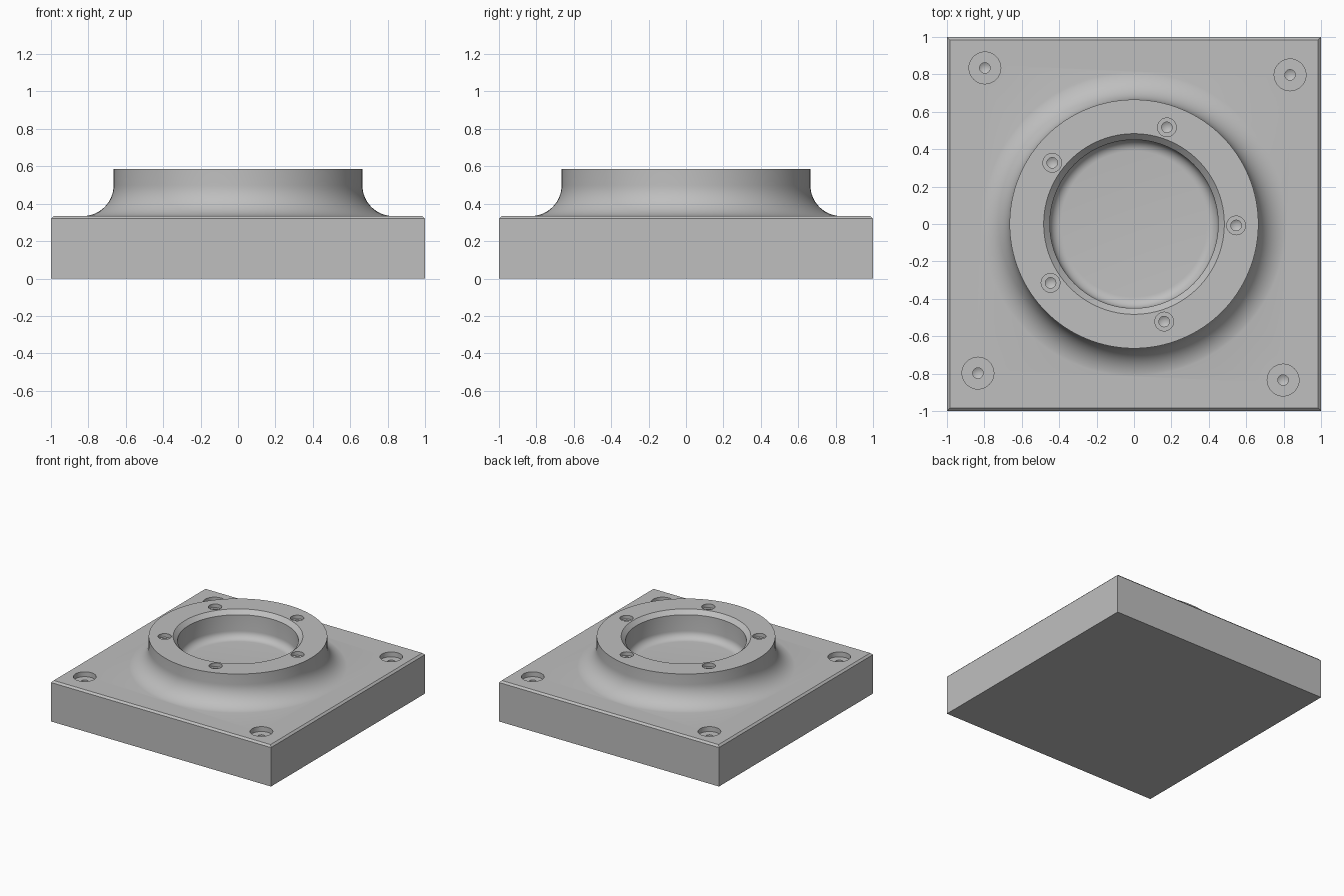
import bpy, bmesh, math

if "Cube" in bpy.data.objects:
    bpy.data.objects.remove(bpy.data.objects["Cube"])

PLATE_TOP, BOSS_TOP = 0.335, 0.585

grey = bpy.data.materials.new("light_grey_metal")
grey.diffuse_color = (0.52, 0.52, 0.52, 1)
grey.use_nodes = True
grey.node_tree.nodes["Principled BSDF"].inputs["Base Color"].default_value = grey.diffuse_color


def make_object(name, bm):
    bmesh.ops.recalc_face_normals(bm, faces=bm.faces)
    mesh = bpy.data.meshes.new(name)
    bm.to_mesh(mesh)
    bm.free()
    mesh.materials.append(grey)
    obj = bpy.data.objects.new(name, mesh)
    bpy.context.collection.objects.link(obj)
    return obj


def lathe(name, profile, sides, x=0.0, y=0.0):
    """Closed solid of revolution; first and last profile points lie on the axis."""
    bm = bmesh.new()
    rings = []
    for r, z in profile[1:-1]:
        rings.append([bm.verts.new((x + r * math.cos(2 * math.pi * i / sides),
                                    y + r * math.sin(2 * math.pi * i / sides), z))
                      for i in range(sides)])
    low = bm.verts.new((x, y, profile[0][1]))
    high = bm.verts.new((x, y, profile[-1][1]))
    for i in range(sides):
        j = (i + 1) % sides
        bm.faces.new((low, rings[0][j], rings[0][i]))
        bm.faces.new((high, rings[-1][i], rings[-1][j]))
        for a, b in zip(rings, rings[1:]):
            bm.faces.new((a[i], a[j], b[j], b[i]))
    return make_object(name, bm)


def arc(cr, cz, radius, start, end, steps):
    return [(cr + radius * math.cos(math.radians(start + (end - start) * k / steps)),
             cz + radius * math.sin(math.radians(start + (end - start) * k / steps)))
            for k in range(steps + 1)]


def boolean(target, tool, operation):
    mod = target.modifiers.new("boolean", 'BOOLEAN')
    mod.operation, mod.solver, mod.object = operation, 'EXACT', tool
    deps = bpy.context.evaluated_depsgraph_get()
    result = bpy.data.meshes.new_from_object(target.evaluated_get(deps))
    target.modifiers.clear()
    target.data = result
    bpy.data.objects.remove(tool)


# Square plate with a chamfered top edge
bm = bmesh.new()
c = 0.015
loops = [[bm.verts.new((sx * h, sy * h, z)) for sx, sy in ((-1, -1), (1, -1), (1, 1), (-1, 1))]
         for h, z in ((1, 0), (1, PLATE_TOP - c), (1 - c, PLATE_TOP))]
bm.faces.new(loops[0][::-1])
bm.faces.new(loops[2])
for a, b in zip(loops, loops[1:]):
    for i in range(4):
        j = (i + 1) % 4
        bm.faces.new((a[i], a[j], b[j], b[i]))
body = make_object("flanged_base_plate", bm)

# Round boss with a large fillet into the plate
fillet = arc(0.83, PLATE_TOP + 0.164, 0.165, 270, 180, 16)
boss = lathe("boss", [(0, 0.15), (0.83, 0.15)] + fillet + [(0.665, BOSS_TOP), (0, BOSS_TOP)], 128)
boolean(body, boss, 'UNION')

# Blind bore with a rounded floor and a chamfered mouth
floor_z, r = 0.36, 0.06
bore = lathe("bore_cutter",
             [(0, floor_z)] + arc(0.45 - r, floor_z + r, r, -90, 0, 8)
             + [(0.45, 0.552), (0.533, 0.635), (0, 0.635)], 128)
boolean(body, bore, 'DIFFERENCE')


# Counterbored blind screw holes with drill-point bottoms
def screw_hole(x, y, top, wide, recess, narrow, depth):
    profile = [(0, top - depth - 0.6 * narrow), (narrow, top - depth), (narrow, top - recess),
               (wide, top - recess), (wide, top + 0.1), (0, top + 0.1)]
    boolean(body, lathe("hole_cutter", profile, 40, x, y), 'DIFFERENCE')


for k in range(5):
    a = math.radians(72 * k - 0.8)
    screw_hole(0.546 * math.cos(a), 0.546 * math.sin(a), BOSS_TOP, 0.05, 0.03, 0.028, 0.1)
for k in range(4):
    a = math.radians(90 * k + 43.7)
    screw_hole(1.154 * math.cos(a), 1.154 * math.sin(a), PLATE_TOP, 0.085, 0.04, 0.028, 0.12)

# Smooth curved walls, crisp edges
bpy.ops.object.select_all(action='DESELECT')
body.select_set(True)
bpy.context.view_layer.objects.active = body
bpy.ops.object.shade_smooth_by_angle(angle=math.radians(30))
